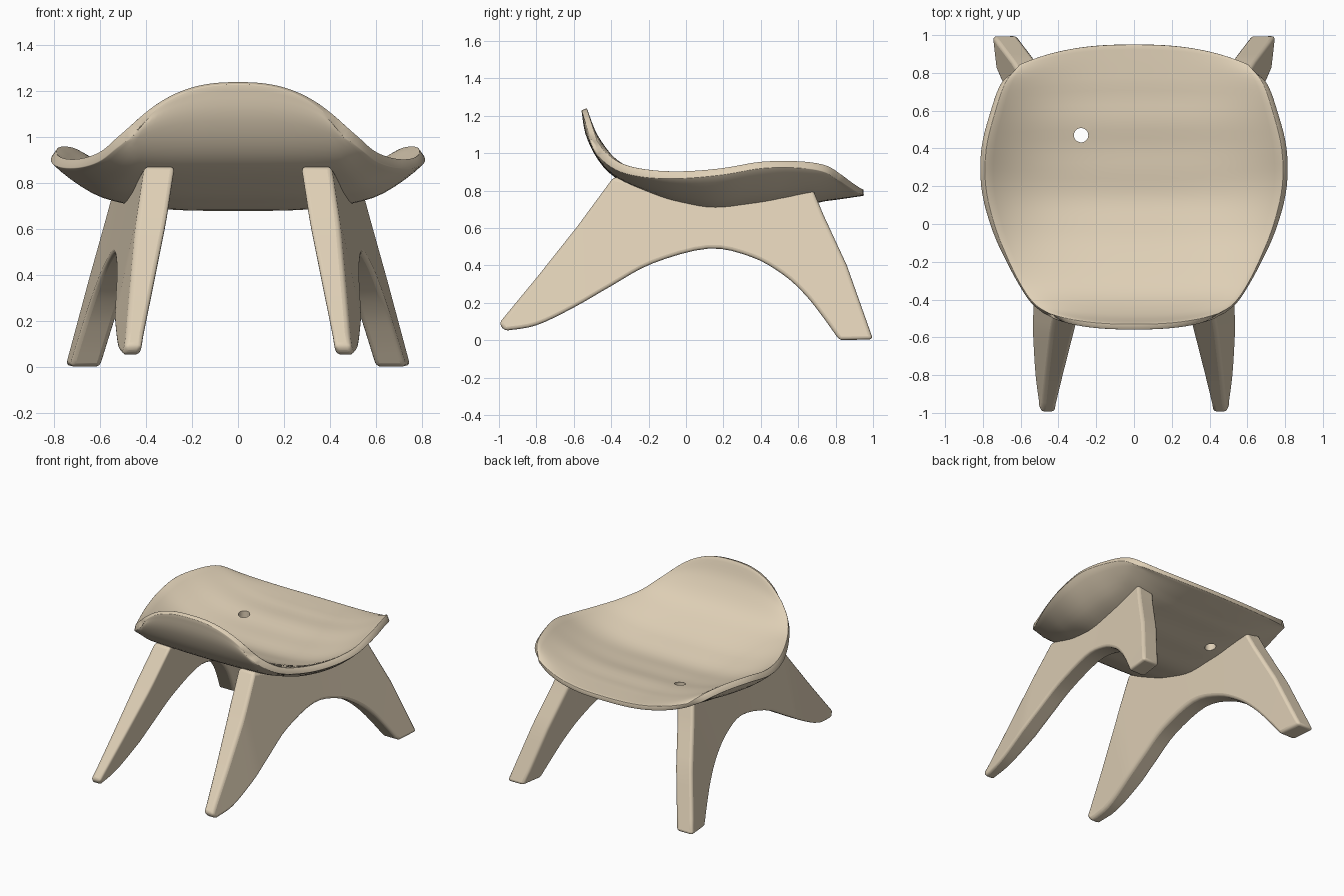
import bpy, bmesh, math
from mathutils import Vector

if "Cube" in bpy.data.objects:
    bpy.data.objects.remove(bpy.data.objects["Cube"])

wood = bpy.data.materials.new("wood")
wood.diffuse_color = (.74, .63, .47, 1)
wood.use_nodes = True
wood.node_tree.nodes["Principled BSDF"].inputs["Base Color"].default_value = wood.diffuse_color


def spline(pts, steps):
    """Catmull-Rom through rows of numbers."""
    p = [Vector(q) for q in pts]
    p = [2 * p[0] - p[1]] + p + [2 * p[-1] - p[-2]]
    out = []
    for i in range(1, len(p) - 2):
        a, b, c, d = p[i - 1:i + 3]
        for k in range(steps):
            t = k / steps
            out.append(0.5 * (2 * b + (c - a) * t + (2 * a - 5 * b + 4 * c - d) * t * t
                              + (3 * b - a - 3 * c + d) * t ** 3))
    return out + [p[-2]]


def linear(pts, steps):
    p = [Vector(q) for q in pts]
    return [a.lerp(b, k / steps) for a, b in zip(p, p[1:]) for k in range(steps)] + [p[-1]]


def make(name, verts, faces):
    me = bpy.data.meshes.new(name)
    me.from_pydata(verts, [], faces)
    me.materials.append(wood)
    bm = bmesh.new()
    bm.from_mesh(me)
    bmesh.ops.recalc_face_normals(bm, faces=bm.faces)
    bm.to_mesh(me)
    bm.free()
    ob = bpy.data.objects.new(name, me)
    bpy.context.collection.objects.link(ob)
    return ob


def smooth(ob, angle):
    bpy.ops.object.select_all(action='DESELECT')
    ob.select_set(True)
    bpy.context.view_layer.objects.active = ob
    bpy.ops.object.shade_smooth_by_angle(angle=math.radians(angle))


# Seat: rows of (edge y, half width, centre z, edge z, bow of the row)
rows = spline([(-.475, .45, 1.24, 1.065, -.055), (-.425, .525, 1.10, 1.0, -.05),
               (-.33, .595, .955, .94, -.035), (-.18, .67, .86, .91, -.015),
               (0, .74, .785, .905, 0), (.2, .785, .757, .922, 0),
               (.4, .782, .778, .955, .01), (.6, .733, .798, .958, .03),
               (.75, .68, .803, .935, .06), (.845, .605, .805, .875, .105)], 5)
N = 36
last = len(rows) - 1
verts, weights = [], []
for i, (ye, w, c, e, bow) in enumerate(rows):
    # front lip and rear are rounder across than the middle
    power = 2.5 + min(1, i / 18) - .7 * max(0, (i - 26) / 19)
    for j in range(N + 1):
        u = 2 * j / N - 1
        y = ye + bow * (1 - abs(u) ** 2.5)
        z = c + (e - c) * abs(u) ** power
        # shallow ripples across the seat
        if -.07 < y < .74:
            z += .004 * math.sin((y + .07) / .27 * 2 * math.pi) * (1 - u ** 2)
        verts.append((u * w, y, z))
        # thinner towards the rim
        side = .58 + .42 * min(1, (1 - abs(u)) / .25)
        ends = .4 + .6 * math.sin(min(1, i / 12) * math.pi / 2)
        rear = .42 + .58 * min(1, (last - i) / 12)
        weights.append(min(side, ends, rear))
faces = [(i * (N + 1) + j, i * (N + 1) + j + 1, (i + 1) * (N + 1) + j + 1, (i + 1) * (N + 1) + j)
         for i in range(last) for j in range(N)]
seat = make("seat", verts, faces)
if seat.data.polygons[len(faces) // 2].normal.z < 0:
    seat.data.flip_normals()
group = seat.vertex_groups.new(name="thick")
for k, wt in enumerate(weights):
    group.add([k], wt, 'REPLACE')
m = seat.modifiers.new("thickness", 'SOLIDIFY')
m.thickness, m.offset, m.vertex_group = .077, -1, "thick"
m = seat.modifiers.new("round", 'BEVEL')
m.width, m.segments, m.limit_method, m.angle_limit = .008, 2, 'ANGLE', math.radians(50)

# Small round hole through the seat
bpy.ops.mesh.primitive_cylinder_add(vertices=24, radius=.038, depth=.6, location=(-.28, .47, .8))
cutter = bpy.context.object
cutter.name = "hole_cutter"
cutter.hide_render = True
cutter.data.materials.append(wood)
m = seat.modifiers.new("hole", 'BOOLEAN')
m.operation, m.object, m.solver = 'DIFFERENCE', cutter, 'EXACT'
bpy.context.view_layer.objects.active = seat
for m in list(seat.modifiers):
    bpy.ops.object.modifier_apply(modifier=m.name)
bpy.data.objects.remove(cutter)
smooth(seat, 45)

# Side frames: front leg, arch and rear leg in one splayed plate
upper = linear([(-1, .09), (-.79, .345), (-.58, .61), (-.385, .875), (-.2, .825), (.1, .745),
                (.4, .77), (.675, .815), (.735, .67), (.86, .40), (1, .005)], 4)
lower = spline([(-.97, .05), (-.8, .08), (-.6, .175), (-.4, .29), (-.18, .41), (.12, .49),
                (.35, .445), (.52, .35), (.64, .24), (.735, .12), (.82, .0)], 4)
for side, name in ((1, "right_leg_frame"), (-1, "left_leg_frame")):
    verts = []
    for pair in zip(upper, lower):
        for y, z in pair:
            half = .066 - .028 * min(1, max(0, (-.55 - y) / .4))
            x = .575 + .1 * y - .225 * z + .012 * max(0, y) ** 2
            verts += [(side * (x - half), y, z), (side * (x + half), y, z)]
    n = len(upper)
    faces = [(0, 1, 3, 2), (4 * n - 4, 4 * n - 3, 4 * n - 1, 4 * n - 2)]
    for i in range(n - 1):
        a, b = 4 * i, 4 * i + 4
        faces += [(a + p, a + q, b + q, b + p) for p, q in ((0, 1), (1, 3), (3, 2), (2, 0))]
    leg = make(name, verts, faces)
    m = leg.modifiers.new("round", 'BEVEL')
    m.width, m.segments, m.limit_method, m.angle_limit = .02, 3, 'ANGLE', math.radians(40)
    smooth(leg, 40)
